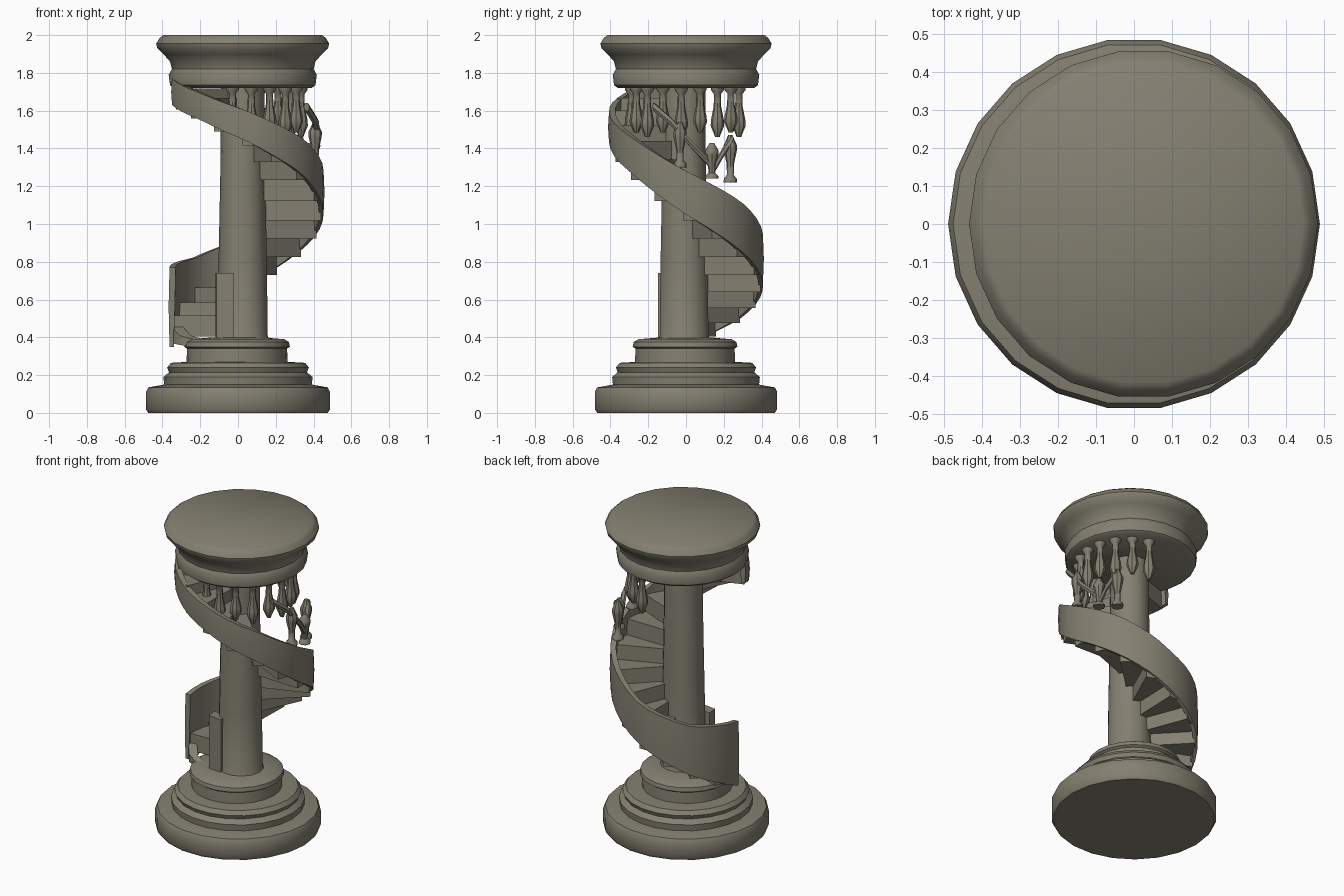
import bpy, bmesh, math
from mathutils import Vector

cube = bpy.data.objects.get("Cube")
if cube:
    bpy.data.objects.remove(cube)

stone = bpy.data.materials.new("weathered_stone")
stone.use_nodes = True
COLOUR = (0.23, 0.215, 0.165, 1)
stone.diffuse_color = COLOUR
stone.node_tree.nodes["Principled BSDF"].inputs["Base Color"].default_value = COLOUR


def finish(name, bm, angle=40):
    """Turn a bmesh into a named, shaded stone object."""
    bmesh.ops.recalc_face_normals(bm, faces=bm.faces)
    mesh = bpy.data.meshes.new(name)
    bm.to_mesh(mesh)
    bm.free()
    mesh.materials.append(stone)
    ob = bpy.data.objects.new(name, mesh)
    bpy.context.collection.objects.link(ob)
    bpy.ops.object.select_all(action='DESELECT')
    ob.select_set(True)
    bpy.context.view_layer.objects.active = ob
    bpy.ops.object.shade_smooth_by_angle(angle=math.radians(angle))
    return ob


def loft(bm, rings, closed_ends=True):
    """Skin a list of vertex-position rings."""
    loops = [[bm.verts.new(p) for p in ring] for ring in rings]
    n = len(loops[0])
    for a, b in zip(loops, loops[1:]):
        for i in range(n):
            j = (i + 1) % n
            bm.faces.new((a[i], a[j], b[j], b[i]))
    if closed_ends:
        bm.faces.new(loops[0])
        bm.faces.new(loops[-1])


def lathe(bm, profile, centre, sides):
    turn = [2 * math.pi * i / sides for i in range(sides)]
    loft(bm, [[(centre[0] + r * math.cos(t), centre[1] + r * math.sin(t), z)
               for t in turn] for r, z in profile])


def turned(name, profile, centre=(0, 0), sides=22):
    bm = bmesh.new()
    lathe(bm, profile, centre, sides)
    return finish(name, bm)


# Stepped round base, shaft and capital
turned("base_plinth", [(.475, 0), (.488, .02), (.488, .11), (.475, .135), (.39, .15)])
turned("base_middle", [(.39, .14), (.395, .19), (.365, .215), (.375, .24), (.355, .265), (.27, .27)])
turned("base_upper", [(.268, .26), (.265, .34), (.28, .35), (.275, .375), (.25, .39), (.13, .4)],
       (-.005, -.005))
turned("column_shaft", [(.145, .38), (.132, .41), (.128, .8), (.118, 1.3), (.115, 1.73)],
       (.025, -.01), 14)
turned("capital", [(.365, 1.72), (.385, 1.735), (.392, 1.79), (.375, 1.82), (.385, 1.86),
                   (.42, 1.9), (.452, 1.93), (.458, 1.955), (.44, 1.985), (.42, 2)], (.025, 0))

# Helix heights: (angle in degrees, lower edge, upper edge)
HELIX = [(-165, 1.63, 1.77), (-130, 1.56, 1.70), (-90, 1.44, 1.60), (-45, 1.27, 1.46),
         (0, 1.05, 1.28), (45, .86, 1.12), (90, .67, .93), (135, .5, .82), (183, .35, .77)]
AXIS = Vector((.045, .0, 0))


def heights(angle):
    for (a, lo, hi), (b, lo2, hi2) in zip(HELIX, HELIX[1:]):
        if angle <= b:
            break
    t = (angle - a) / (b - a)
    return lo + (lo2 - lo) * t, hi + (hi2 - hi) * t


def polar(angle, radius, z):
    t = math.radians(angle)
    return AXIS + Vector((radius * math.cos(t), radius * math.sin(t), z))


# Spiral outer wall
bm = bmesh.new()
rings = []
for i in range(37):
    ang = -165 + 348 * i / 36
    lo, hi = heights(ang)
    rings.append([polar(ang, .385, lo), polar(ang, .408, lo), polar(ang, .413, (lo + hi) / 2),
                  polar(ang, .408, hi), polar(ang, .375, hi)])
loft(bm, rings)
finish("spiral_wall", bm)

# Foot of the wall curling onto the base
bm = bmesh.new()
loft(bm, [[polar(a, r - w, z), polar(a, r + w, z), polar(a, r + w, z + h), polar(a, r - w, z + h)]
          for a, r, w, z, h in [(165, .39, .02, .4, .1), (180, .37, .03, .37, .09),
                                (190, .33, .03, .36, .05), (198, .27, .03, .35, .04)]])
finish("wall_foot", bm)

# Wedge steps between shaft and wall
bm = bmesh.new()
STEPS = 15
for i in range(STEPS):
    a0 = 181 - i * 340 / STEPS
    a1 = a0 - 340 / STEPS - 2
    top = heights((a0 + a1) / 2)[0] + .12
    loft(bm, [[polar(a0, .07, z), polar(a0, .395, z), polar((a0 + a1) / 2, .4, z),
               polar(a1, .395, z), polar(a1, .07, z)] for z in (top - .11, top)])
finish("stair_steps", bm, 25)

# Newel slab on the front of the shaft
bm = bmesh.new()
loft(bm, [[(-.12, -.07, z), (-.115, -.135, z), (-.02, -.148, z), (-.02, -.07, z)]
          for z in (.39, .74)])
finish("newel_slab", bm)

# Turned balusters hanging under the capital: (radius, fraction of length)
VASE = [(.036, 0), (.034, .08), (.018, .16), (.02, .4), (.034, .66), (.036, .78),
        (.02, .92), (.012, 1)]


def baluster(bm, angle, radius, top, bottom):
    p = polar(angle, radius, 0)
    lathe(bm, [(r, top + (bottom - top) * f) for r, f in VASE], (p.x, p.y), 8)


bm = bmesh.new()
for i in range(10):
    ang = 75 - i * 20
    baluster(bm, ang, .29, 1.73, 1.46 + .025 * (i % 2))
finish("hanging_balusters", bm)

# Balusters left standing on the wall
bm = bmesh.new()
for ang, top, bottom in [(40, 1.47, 1.22), (22, 1.43, 1.24), (-5, 1.54, 1.3)]:
    baluster(bm, ang, .365, bottom, top)
finish("standing_balusters", bm)

# Broken handrail pieces
bm = bmesh.new()
for points in ([(-28, .36, 1.62), (-12, .375, 1.54), (6, .375, 1.41), (24, .36, 1.3)],
               [(22, .36, 1.27), (30, .37, 1.36), (40, .375, 1.45)]):
    rings = []
    for a, r, z in points:
        rings.append([polar(a, r + .018 * math.cos(k * math.pi / 3),
                            z + .024 * math.sin(k * math.pi / 3)) for k in range(6)])
    loft(bm, rings)
finish("broken_handrail", bm)
